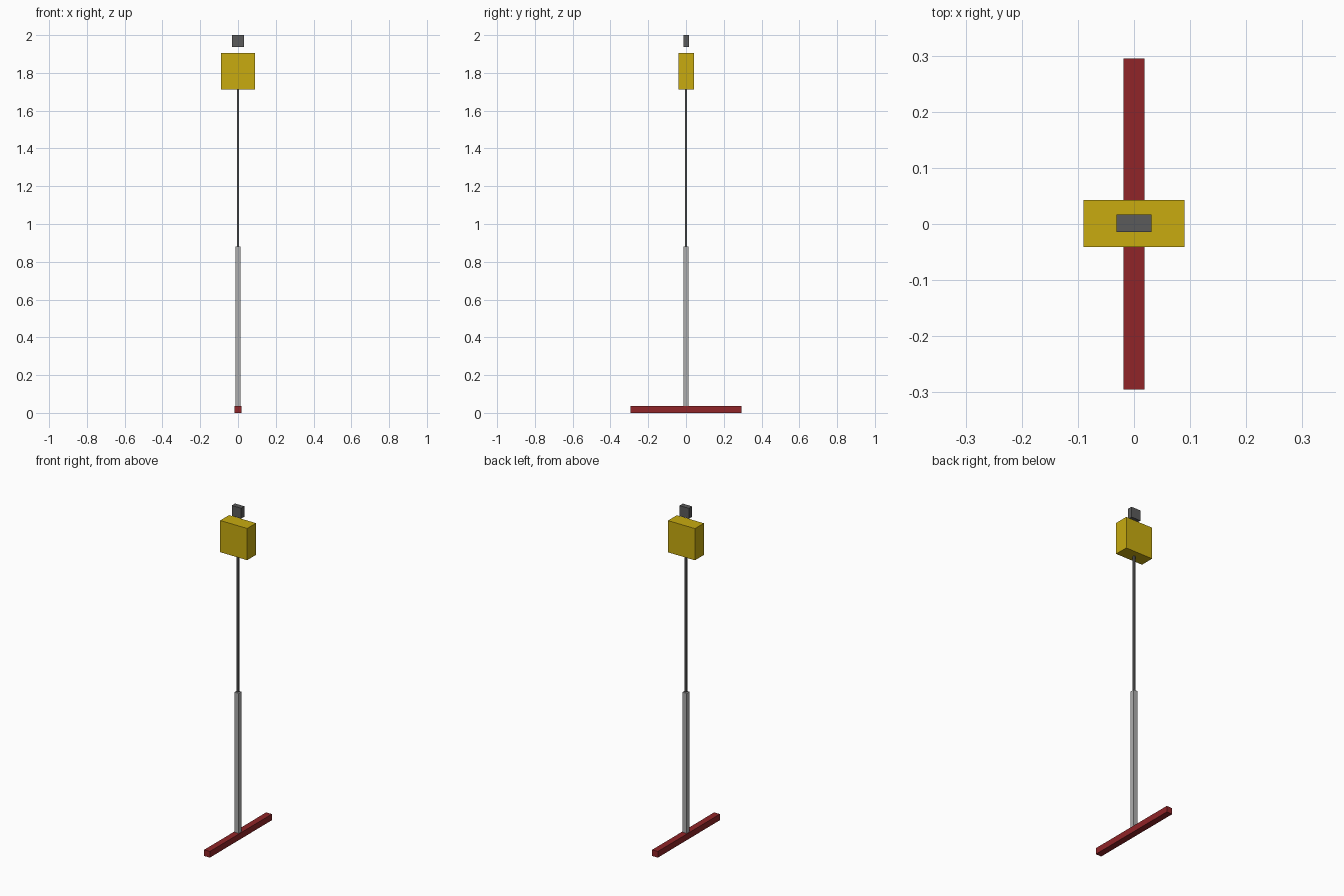
import bpy

if "Cube" in bpy.data.objects:
    bpy.data.objects.remove(bpy.data.objects["Cube"])


def material(name, rgb):
    mat = bpy.data.materials.new(name)
    mat.diffuse_color = (*rgb, 1.0)
    mat.use_nodes = True
    mat.node_tree.nodes["Principled BSDF"].inputs["Base Color"].default_value = mat.diffuse_color
    return mat


def box(name, size_x, size_y, z0, z1, y, mat):
    """Add a box centred on x = 0 that spans z0 to z1."""
    bpy.ops.mesh.primitive_cube_add(size=1, location=(0, y, (z0 + z1) / 2))
    obj = bpy.context.object
    obj.name = name
    obj.scale = (size_x, size_y, z1 - z0)
    bpy.ops.object.transform_apply(location=False, rotation=False, scale=True)
    obj.data.materials.append(mat)
    return obj


red = material("dark_red", (0.28, 0.018, 0.021))
yellow = material("mustard", (0.58, 0.41, 0.005))
dark = material("dark_grey", (0.105, 0.105, 0.105))
steel = material("steel_grey", (0.42, 0.42, 0.42))

# Foot bar running front to back
box("base_bar", 0.038, 0.59, 0.0, 0.037, 0, red)

# Telescoping pole: thick lower tube, thin upper rod
box("lower_pole", 0.028, 0.028, 0.037, 0.88, 0, steel)
box("upper_rod", 0.011, 0.011, 0.88, 1.713, 0, dark)

# Instrument housing and the small block floating above it
box("housing", 0.18, 0.084, 1.713, 1.904, 0.001, yellow)
box("top_block", 0.062, 0.031, 1.937, 2.0, 0.001, dark)
